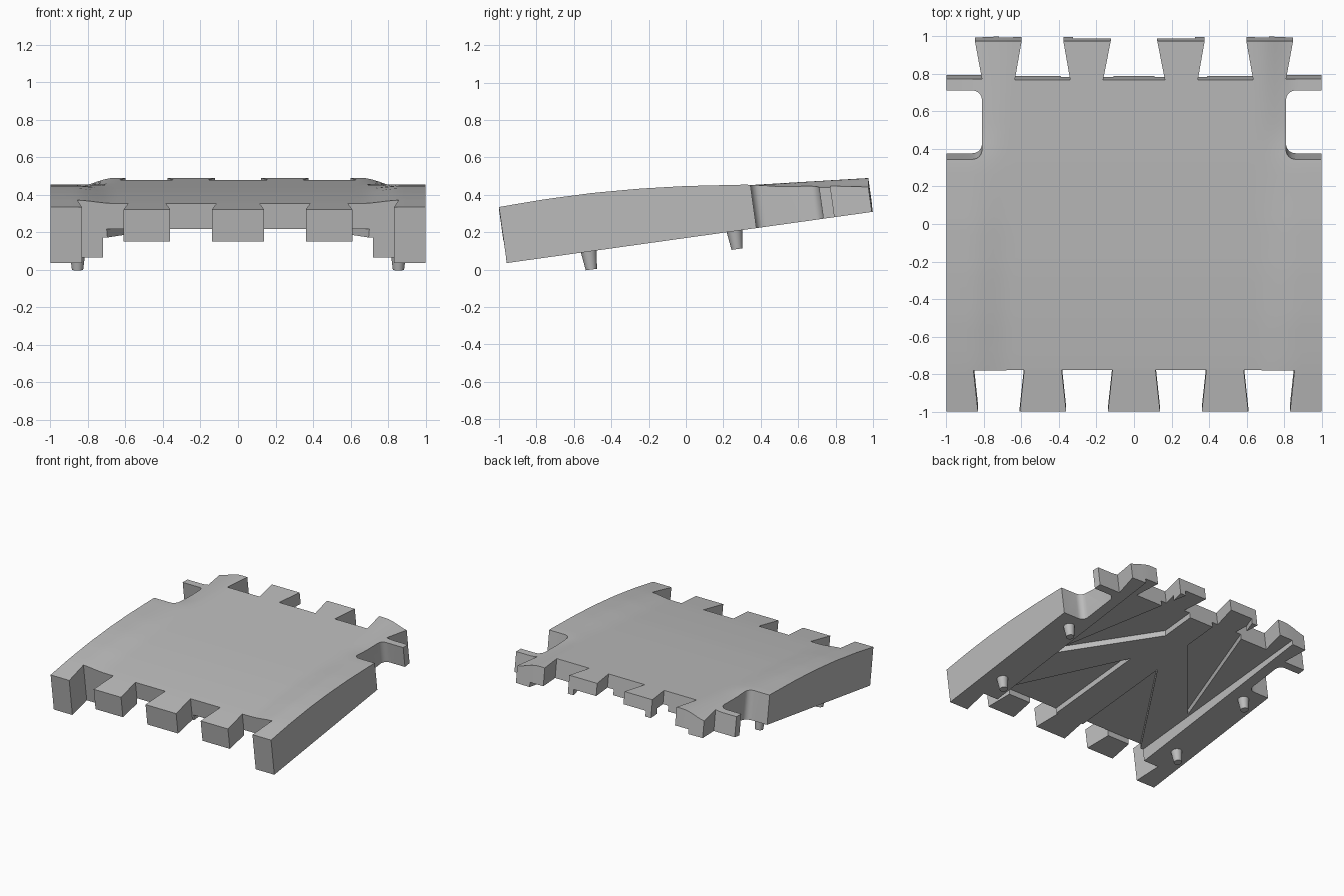
import bpy, bmesh, math
from mathutils import Vector

SLOPE = 0.14   # tilt of the underside and of every upright wall

cube = bpy.data.objects.get("Cube")
if cube:
    bpy.data.objects.remove(cube, do_unlink=True)

grey = bpy.data.materials.new("plain grey")
grey.use_nodes = True
grey.diffuse_color = (0.5, 0.5, 0.5, 1)
grey.node_tree.nodes["Principled BSDF"].inputs["Base Color"].default_value = (0.5, 0.5, 0.5, 1)


def smooth(t):
    t = min(max(t, 0), 1)
    return t * t * (3 - 2 * t)


def lerp_table(table, v):
    for (a, za), (b, zb) in zip(table, table[1:]):
        if v <= b:
            return za + (zb - za) * (v - a) / (b - a)
    return table[-1][1]


CENTRE = [(-1, .322), (-.75, .358), (-.5, .387), (-.25, .411), (0, .43), (.34, .452), (.98, .49)]
EDGE = [(-1, .335), (-.75, .377), (-.5, .41), (-.25, .433), (0, .447), (.34, .455), (.5, .44), (.98, .44)]


def top_z(x, y):
    w = smooth((abs(x) - .66) / .21)
    return lerp_table(CENTRE, y) * (1 - w) + lerp_table(EDGE, y) * w


def rail_z(y):
    return .035 + SLOPE * (y + .96)


def deck_z(y):
    return .15 + .10 * (y + .975)


def new_object(name, bm):
    bmesh.ops.recalc_face_normals(bm, faces=bm.faces)
    mesh = bpy.data.meshes.new(name)
    bm.to_mesh(mesh)
    bm.free()
    obj = bpy.data.objects.new(name, mesh)
    bpy.context.collection.objects.link(obj)
    mesh.materials.append(grey)
    return obj


def prism(bm, points, low, high, shear=0, ref=0):
    """Closed prism over an outline; low and high are heights by y."""
    rings = []
    for height in (low, high):
        rings.append([bm.verts.new((x, y - shear * (height(y) - ref), height(y))) for x, y in points])
    bottom, top = rings
    bm.faces.new(bottom)
    bm.faces.new(top)
    n = len(points)
    for i in range(n):
        j = (i + 1) % n
        bm.faces.new((bottom[i], bottom[j], top[j], top[i]))


def mirrored(points):
    return [points, [(-x, y) for x, y in points]]


def cut(body, outlines, low, high, shear=0, ref=0):
    bm = bmesh.new()
    for points in outlines:
        prism(bm, points, low, high, shear, ref)
    cutter = new_object("cutter", bm)
    cutter.hide_render = True
    mod = body.modifiers.new("cut", "BOOLEAN")
    mod.object = cutter
    mod.solver = "EXACT"
    bpy.context.view_layer.objects.active = body
    bpy.ops.object.modifier_apply(modifier=mod.name)
    bpy.data.objects.remove(cutter, do_unlink=True)


# Slab with a curved top and a tilted flat underside
NX, NY = 56, 36
bm = bmesh.new()
top, bottom = [], []
for j in range(NY + 1):
    y = -1 + 1.975 * j / NY
    row_t, row_b = [], []
    for i in range(NX + 1):
        x = -1 + 2 * i / NX
        z = top_z(x, y)
        yb = (y + SLOPE * (z - rail_z(0))) / (1 + SLOPE * SLOPE)
        row_t.append(bm.verts.new((x, y, z)))
        row_b.append(bm.verts.new((x, yb, rail_z(yb))))
    top.append(row_t)
    bottom.append(row_b)
for grid in (top, bottom):
    for j in range(NY):
        for i in range(NX):
            bm.faces.new((grid[j][i], grid[j][i + 1], grid[j + 1][i + 1], grid[j + 1][i]))
rim = [(0, i) for i in range(NX)] + [(j, NX) for j in range(NY)]
rim += [(NY, i) for i in range(NX, 0, -1)] + [(j, 0) for j in range(NY, 0, -1)]
for (a, b), (c, d) in zip(rim, rim[1:] + rim[:1]):
    bm.faces.new((top[a][b], top[c][d], bottom[c][d], bottom[a][b]))
body = new_object("road_slab", bm)

below, above = (lambda y: -.5), (lambda y: 1)

# Dovetail slots in the front edge
slots = []
for mid in (.25, .72):
    slots += mirrored([(mid - .135, -.78), (mid + .135, -.78), (mid + .08, -1.3), (mid - .08, -1.3)])
cut(body, slots, below, above, SLOPE, .36)

# Gaps between the back dovetail tabs
gaps = [[(-.165, .77), (.165, .77), (.08, 1.2), (-.08, 1.2)]]
gaps += mirrored([(.34, .77), (.635, .77), (.56, 1.2), (.415, 1.2)])
gaps += mirrored([(.81, .77), (1.2, .77), (1.2, 1.2), (.89, 1.2)])
cut(body, gaps, below, above, SLOPE, .46)

# Rounded notches in both sides
R = .05
notch = [(1.2, .345)]
for cy, start in ((.345 + R, 270), (.71 - R, 180)):
    for k in range(7):
        a = math.radians(start - 15 * k)
        notch.append((.81 + R + R * math.cos(a), cy + R * math.sin(a)))
notch.append((1.2, .71))
cut(body, mirrored(notch), below, above, SLOPE, .45)

# Wide recess between the rails, then pockets that leave the ribs
cut(body, [[(-.72, -1.3), (.72, -1.3), (.72, 1.3), (-.72, 1.3)]], below, deck_z)
pockets = mirrored([(.13, .12), (.13, -.76), (.7, -.76)])
pockets += mirrored([(.11, .5), (.11, 1.2), (.26, 1.2), (.7, -.2)])
cut(body, pockets, below, lambda y: deck_z(y) + .045)

# Tapered pegs under the rails
pegs = []
axis = Vector((0, -SLOPE, 1)).normalized()
for side, x in (("right", -.855), ("left", .855)):
    for place, y in (("front", -.52), ("back", .26)):
        bm = bmesh.new()
        bmesh.ops.create_cone(bm, cap_ends=True, segments=24, radius1=.03, radius2=.044, depth=.11)
        peg = new_object(f"{place}_{side}_peg", bm)
        peg.rotation_euler = axis.to_track_quat("Z", "Y").to_euler()
        peg.location = Vector((x, y, rail_z(y))) - axis * .042
        pegs.append(peg)

# Smooth shading with crisp edges
bpy.ops.object.select_all(action="DESELECT")
for obj in [body] + pegs:
    obj.select_set(True)
bpy.context.view_layer.objects.active = body
bpy.ops.object.shade_smooth_by_angle(angle=math.radians(30))
